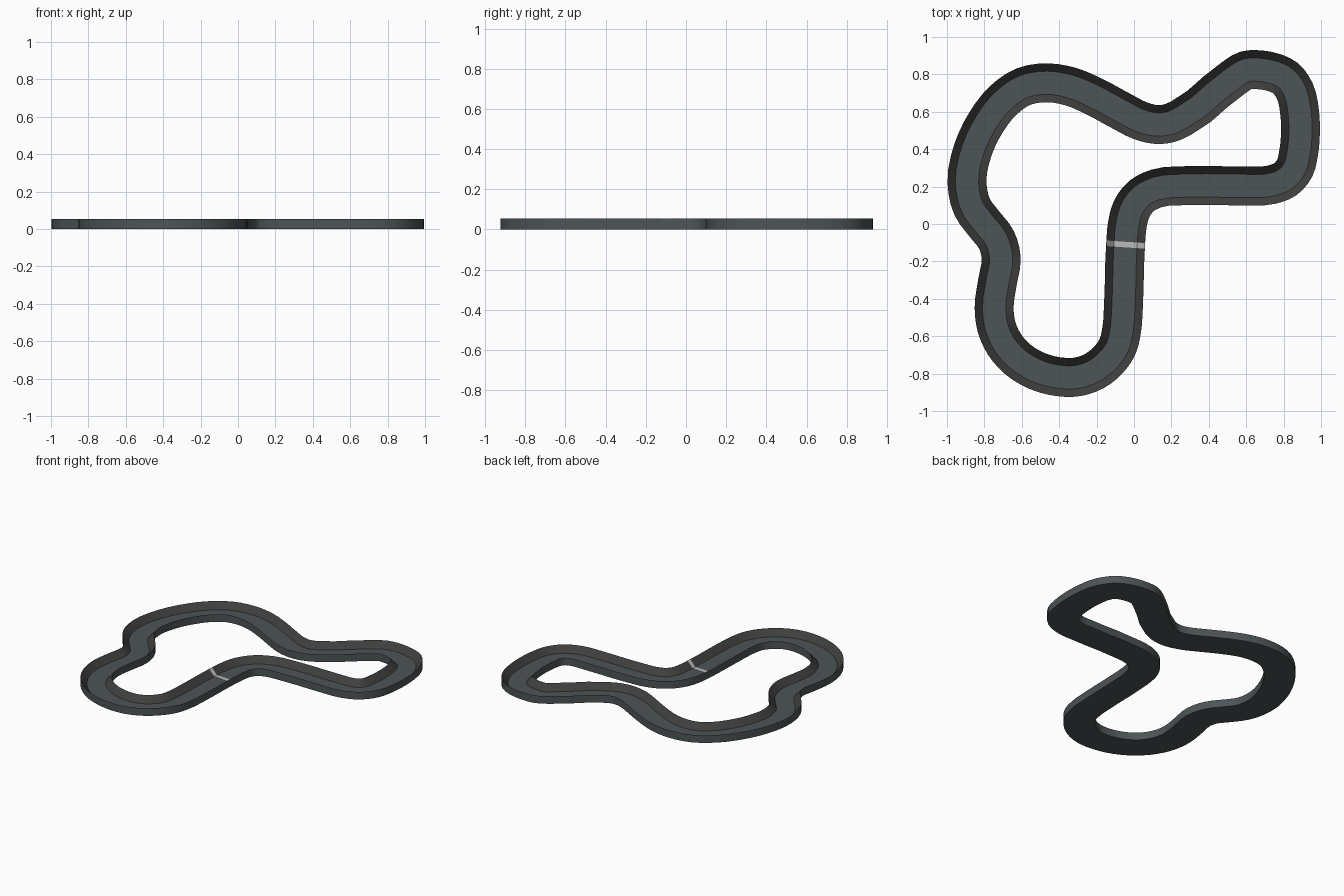
import bpy, bmesh
from mathutils import Vector

if "Cube" in bpy.data.objects:
    bpy.data.objects.remove(bpy.data.objects["Cube"])

# Centreline control points, starting at the start line
PATH = [(-0.045, -0.11), (-0.035, 0.0), (-0.015, 0.075), (0.04, 0.15), (0.12, 0.19),
        (0.28, 0.205), (0.6, 0.204), (0.735, 0.21), (0.81, 0.24), (0.86, 0.30), (0.88, 0.38),
        (0.89, 0.5), (0.885, 0.6), (0.86, 0.71), (0.81, 0.78), (0.74, 0.812),
        (0.66, 0.825), (0.60, 0.822), (0.53, 0.78), (0.25, 0.565), (0.185, 0.538),
        (0.12, 0.532), (0.04, 0.55), (-0.07, 0.605), (-0.2, 0.675), (-0.34, 0.735),
        (-0.465, 0.755), (-0.59, 0.735), (-0.7, 0.66), (-0.79, 0.545), (-0.86, 0.40),
        (-0.893, 0.22), (-0.865, 0.09), (-0.80, 0.0), (-0.735, -0.085), (-0.71, -0.18),
        (-0.73, -0.31), (-0.748, -0.45), (-0.735, -0.55), (-0.695, -0.64), (-0.62, -0.725),
        (-0.52, -0.785), (-0.4, -0.817), (-0.30, -0.817), (-0.21, -0.785), (-0.14, -0.73),
        (-0.09, -0.66), (-0.065, -0.56), (-0.057, -0.45)]
HALF, SLOPE, HIGH, ROAD_Z = 0.104, 0.042, 0.055, 0.01


def material(name, rgb):
    m = bpy.data.materials.new(name)
    m.diffuse_color = (*rgb, 1)
    m.use_nodes = True
    m.node_tree.nodes["Principled BSDF"].inputs["Base Color"].default_value = m.diffuse_color
    return m


asphalt = material("asphalt", (0.075, 0.09, 0.095))
bank = material("bank", (0.05, 0.05, 0.047))
paint = material("paint", (0.5, 0.5, 0.5))


def smooth_loop(points, steps=3):
    """Closed spline through the points, tangents weighted by chord length."""
    p = [Vector(q) for q in points]
    n, out = len(p), []
    for i in range(n):
        a, b, c, d = p[i - 1], p[i], p[(i + 1) % n], p[(i + 2) % n]
        l0, l1, l2 = (b - a).length, (c - b).length, (d - c).length

        def tangent(u, v, w, lu, lv):
            return ((v - u) / lu * lv + (w - v) / lv * lu) / (lu + lv) * l1
        t0, t1 = tangent(a, b, c, l0, l1), tangent(b, c, d, l1, l2)
        for k in range(steps):
            t = k / steps
            out.append(b * (2*t**3 - 3*t*t + 1) + t0 * (t**3 - 2*t*t + t)
                       + c * (3*t*t - 2*t**3) + t1 * (t**3 - t*t))
    return out


def sweep(name, path, profile, mats, face_mats, cyclic=True):
    """Sweep a closed (offset, z) profile along a flat path."""
    bm = bmesh.new()
    n, m, rings = len(path), len(profile), []
    for i, p in enumerate(path):
        a = path[i - 1] if cyclic or i else p
        b = path[(i + 1) % n] if cyclic or i < n - 1 else p
        t = (b - a).normalized()
        side = Vector((t.y, -t.x))
        rings.append([bm.verts.new((*(p + side * o), z)) for o, z in profile])
    for i in range(n if cyclic else n - 1):
        r, s = rings[i], rings[(i + 1) % n]
        for j in range(m):
            k = (j + 1) % m
            bm.faces.new((r[j], r[k], s[k], s[j])).material_index = face_mats[j]
    if not cyclic:
        bm.faces.new(rings[0])
        bm.faces.new(rings[-1])
    bmesh.ops.recalc_face_normals(bm, faces=bm.faces)
    me = bpy.data.meshes.new(name)
    bm.to_mesh(me)
    bm.free()
    ob = bpy.data.objects.new(name, me)
    bpy.context.collection.objects.link(ob)
    for mt in mats:
        me.materials.append(mt)
    bpy.ops.object.select_all(action='DESELECT')
    ob.select_set(True)
    bpy.context.view_layer.objects.active = ob
    bpy.ops.object.shade_smooth_by_angle(angle=0.5)
    return ob


loop = smooth_loop(PATH)
inner = HALF - SLOPE

# Track: flat road between two banked walls, solid underneath
sweep("track", loop,
      [(-HALF, 0), (-HALF, HIGH), (-inner, ROAD_Z), (inner, ROAD_Z), (HALF, HIGH), (HALF, 0)],
      [asphalt, bank], [0, 1, 0, 1, 0, 0])

# Start line: thin painted strip that follows the road and banks
e = 0.0015
d = Vector((0.002, 0.03))
mid = Vector((-0.045, -0.11))
sweep("start_line", [mid - d / 2, mid + d / 2],
      [(-HALF, HIGH), (-inner, ROAD_Z + e), (inner, ROAD_Z + e), (HALF, HIGH),
       (HALF, HIGH - 0.004), (inner, ROAD_Z - e), (-inner, ROAD_Z - e), (-HALF, HIGH - 0.004)],
      [paint], [0] * 8, cyclic=False)
